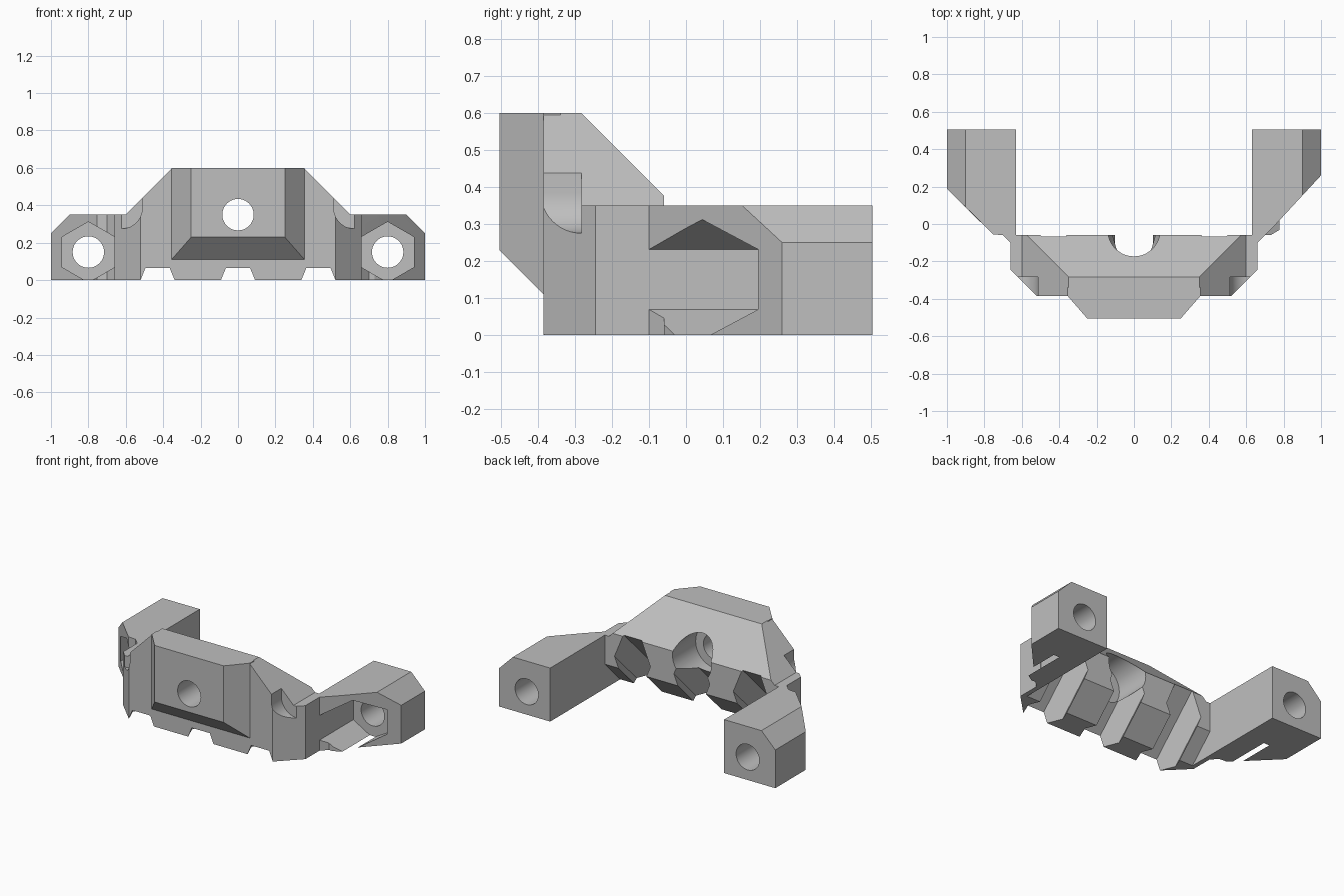
import bpy, bmesh
from math import cos, sin, pi, radians
from mathutils import Matrix

if "Cube" in bpy.data.objects:
    bpy.data.objects.remove(bpy.data.objects["Cube"])

grey = bpy.data.materials.new("plain_grey")
grey.use_nodes = True
grey.diffuse_color = (0.52, 0.52, 0.52, 1)
grey.node_tree.nodes["Principled BSDF"].inputs["Base Color"].default_value = (0.52, 0.52, 0.52, 1)


def finish(name, bm):
    bmesh.ops.recalc_face_normals(bm, faces=bm.faces)
    mesh = bpy.data.meshes.new(name)
    bm.to_mesh(mesh)
    bm.free()
    mesh.materials.append(grey)
    obj = bpy.data.objects.new(name, mesh)
    bpy.context.collection.objects.link(obj)
    return obj


def prism(name, profile, axis, lo, hi, matrix=None):
    """Extrude a 2D profile along an axis between lo and hi."""
    place = {"x": lambda a, b, d: (d, a, b),
             "y": lambda a, b, d: (a, d, b),
             "z": lambda a, b, d: (a, b, d)}[axis]
    bm = bmesh.new()
    face = bm.faces.new([bm.verts.new(place(a, b, lo)) for a, b in profile])
    ext = bmesh.ops.extrude_face_region(bm, geom=[face])
    top = [v for v in ext["geom"] if isinstance(v, bmesh.types.BMVert)]
    bmesh.ops.translate(bm, verts=top, vec=place(0, 0, hi - lo))
    if matrix:
        bm.transform(matrix)
    return finish(name, bm)


def hull(name, points):
    bm = bmesh.new()
    for p in points:
        bm.verts.new(p)
    bmesh.ops.convex_hull(bm, input=bm.verts)
    bmesh.ops.dissolve_limit(bm, angle_limit=0.01, verts=bm.verts, edges=bm.edges)
    return finish(name, bm)


def ring(r, n, cx=0, cz=0, phase=0):
    return [(cx + r * cos(phase + 2 * pi * i / n), cz + r * sin(phase + 2 * pi * i / n)) for i in range(n)]


def rect(a, b, c, d):
    return [(a, b), (c, b), (c, d), (a, d)]


def combine(target, tool, operation):
    mod = target.modifiers.new("combine", "BOOLEAN")
    mod.operation, mod.solver, mod.object = operation, "EXACT", tool
    bpy.ops.object.select_all(action="DESELECT")
    bpy.context.view_layer.objects.active = target
    target.select_set(True)
    bpy.ops.object.modifier_apply(modifier=mod.name)
    bpy.data.objects.remove(tool)


def mirrored(half):
    return half + [(-a, b) for a, b in reversed(half)]


# Crossbar: front outline trimmed by its side and plan outlines
bracket = prism("bracket", mirrored([(0.66, 0), (0.66, 0.35), (0.6, 0.35), (0.35, 0.6)]), "y", -0.385, -0.06)
combine(bracket, prism("side_trim", [(-0.5, -0.1), (-0.06, -0.1), (-0.06, 0.377), (-0.283, 0.6),
                                     (-0.283, 0.7), (-0.5, 0.7)], "x", -1, 1), "INTERSECT")
combine(bracket, prism("plan_trim", mirrored([(0.52, -0.385), (0.66, -0.245), (0.66, 0)]), "z", -0.1, 0.7), "INTERSECT")

# Sloped underside at the back
combine(bracket, prism("underside_cut", [(-0.32, -0.1), (0.1, -0.1), (0.1, 0.32)], "x", -0.63, 0.63), "DIFFERENCE")

# Rising hexagonal channels that leave the teeth
for x in (-0.43, 0, 0.43):
    tilt = Matrix.Translation((x, -0.305, -0.015)) @ Matrix.Rotation(radians(45), 4, "X")
    combine(bracket, prism("channel", ring(0.13, 6), "y", -0.6, 0.6, tilt), "DIFFERENCE")

# Bevelled nose block
nose = hull("nose", [(s * x, y, z) for s in (-1, 1) for x, y, low in
                     ((0.25, -0.505, 0.23), (0.355, -0.385, 0.11), (0.355, -0.34, 0.11)) for z in (low, 0.6)])
combine(bracket, nose, "UNION")

# Arms, with the right one set back further on its slanted front
left_plan = [(0.63, -0.13), (0.66, -0.1), (0.755, -0.005), (1, 0.26), (1, 0.505), (0.63, 0.505)]
right_plan = [(0.63, -0.13), (0.66, -0.1), (0.7, -0.06), (0.755, -0.055), (1, 0.19), (1, 0.505), (0.63, 0.505)]
for side, plan in ((1, left_plan), (-1, right_plan)):
    arm = prism("arm", [(side * x, y) for x, y in plan], "z", 0, 0.35)
    outline = [(0.5, 0), (1, 0), (1, 0.25), (0.9, 0.35), (0.5, 0.35)]
    combine(arm, prism("arm_trim", [(side * x, z) for x, z in outline], "y", -0.5, 0.7), "INTERSECT")
    if side == 1:
        lip = prism("lip", [(0.68, -0.06), (0.73, -0.06), (0.78, -0.03), (0.78, 0.05)], "z", 0, 0.07)
        combine(arm, lip, "UNION")
    # Nut pocket and bolt hole
    pocket = prism("nut_pocket", ring(0.162, 6, side * 0.8, 0.15, pi / 6), "y", -0.4, 0.25)
    combine(arm, pocket, "DIFFERENCE")
    combine(arm, prism("bolt_hole", ring(0.084, 48, side * 0.8, 0.15), "y", 0, 0.7), "DIFFERENCE")
    combine(bracket, arm, "UNION")
    # Rounded clearance notch on the shoulder
    combine(bracket, prism("notch", ring(0.11, 48, side * 0.622, 0.385), "y", -0.5, -0.283), "DIFFERENCE")
    combine(bracket, prism("notch_top", rect(side * 0.622 - 0.11, 0.385, side * 0.622 + 0.11, 0.5),
                           "y", -0.5, -0.283), "DIFFERENCE")

# Central hole, widened from the back
combine(bracket, prism("center_hole", ring(0.084, 48, 0, 0.35), "y", -0.7, 0.1), "DIFFERENCE")
combine(bracket, prism("counterbore", ring(0.14, 48, 0, 0.35), "y", -0.3, 0.1), "DIFFERENCE")

bpy.context.view_layer.objects.active = bracket
bracket.select_set(True)
bpy.ops.object.shade_smooth_by_angle(angle=radians(25))
